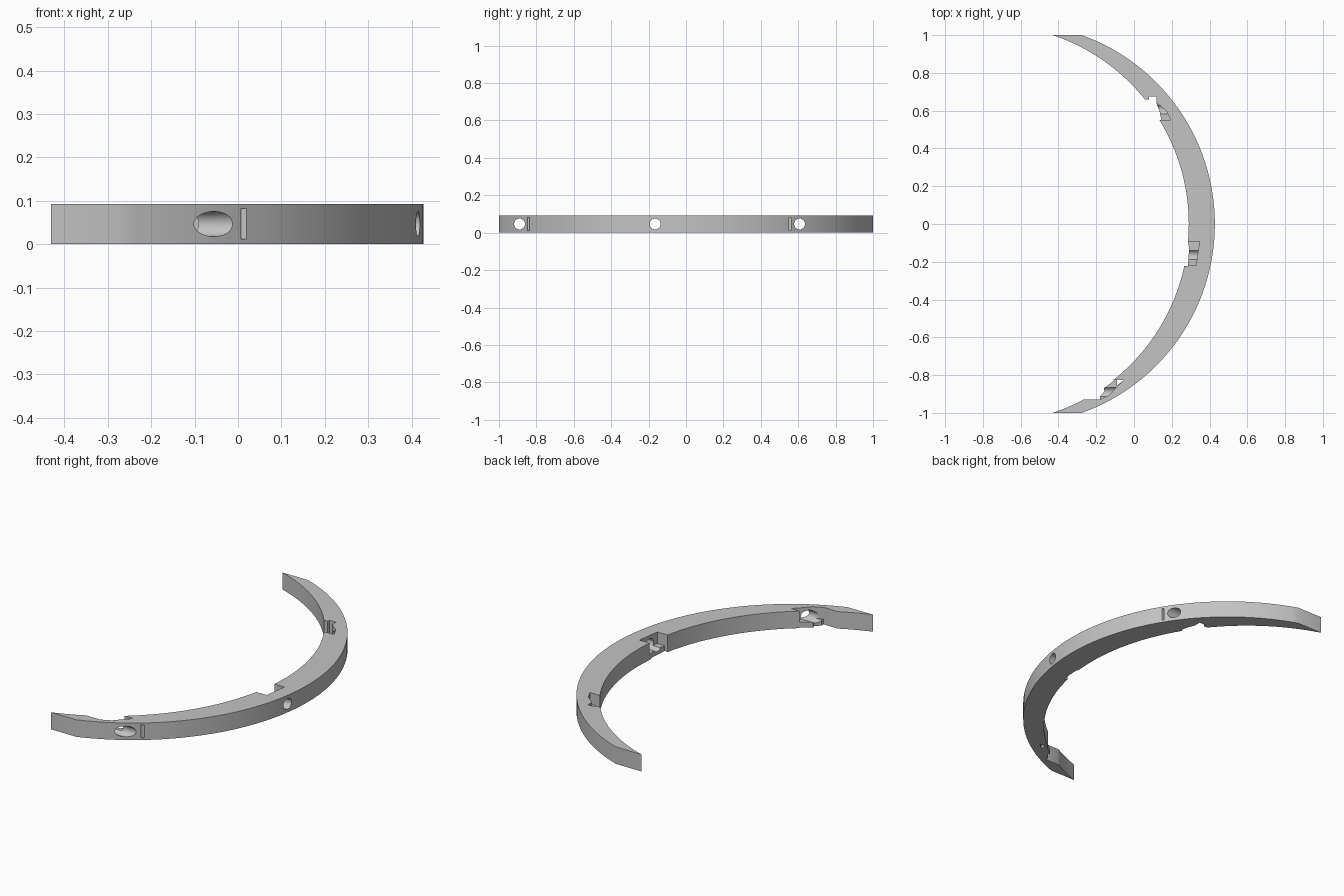
import bpy, bmesh, math

if "Cube" in bpy.data.objects:
    bpy.data.objects.remove(bpy.data.objects["Cube"])

H = 0.093          # band height
MID = H / 2

grey = bpy.data.materials.new("light_grey")
grey.diffuse_color = (0.55, 0.55, 0.55, 1)
grey.use_nodes = True
grey.node_tree.nodes["Principled BSDF"].inputs["Base Color"].default_value = grey.diffuse_color


def arc(cx, r, n=64):
    """Points of an arc running from y=-1 to y=1."""
    a = math.asin(1 / r)
    return [(cx + r * math.cos(t), r * math.sin(t))
            for t in (-a + 2 * a * i / n for i in range(n + 1))]


def prism(name, pts, z0, z1):
    """Vertical extrusion of a plan outline."""
    bm = bmesh.new()
    face = bm.faces.new([bm.verts.new((x, y, z0)) for x, y in pts])
    top = bmesh.ops.extrude_face_region(bm, geom=[face])["geom"]
    for v in top:
        if isinstance(v, bmesh.types.BMVert):
            v.co.z = z1
    bmesh.ops.recalc_face_normals(bm, faces=bm.faces)
    me = bpy.data.meshes.new(name)
    bm.to_mesh(me)
    bm.free()
    me.materials.append(grey)
    ob = bpy.data.objects.new(name, me)
    bpy.context.collection.objects.link(ob)
    return ob


def x_cylinder(name, x0, x1, y, r):
    """Horizontal cylinder along x at mid height."""
    bpy.ops.mesh.primitive_cylinder_add(
        vertices=32, radius=r, depth=x1 - x0,
        location=((x0 + x1) / 2, y, MID), rotation=(0, math.pi / 2, 0))
    ob = bpy.context.object
    ob.name = name
    ob.data.materials.append(grey)
    return ob


# Crescent band
band = prism("curved_band", arc(-0.634, 1.062) + arc(-0.764, 1.054)[::-1], 0, H)

# Pockets on the inner side: full-height part, then a deeper upper part
through = [
    [(-.40, -.93), (-.18, -.93), (-.18, -.912), (-.155, -.885), (-.16, -.87),
     (-.10, -.825), (-.30, -.825)],
    [(.15, -.222), (.285, -.222), (.292, -.13), (.285, -.092), (.15, -.092)],
    [(-.05, .66), (.08, .66), (.08, .675), (.12, .675), (.12, .635),
     (.135, .60), (.145, .55), (-.05, .55)],
]
upper = [
    [(-.40, -.929), (-.18, -.929), (-.13, -.905), (-.09, -.86), (-.055, -.826),
     (-.30, -.826)],
    [(.15, -.221), (.328, -.221), (.347, -.093), (.15, -.093)],
    [(-.05, .659), (.10, .659), (.17, .60), (.195, .551), (-.05, .551)],
]
cutters = []
for i in range(3):
    cutters.append(prism("pocket_cutter", through[i], -0.05, H + 0.05))
    cutters.append(prism("upper_pocket_cutter", upper[i], 0.03, H + 0.05))

# Through gap at the deep corner of the front pocket
cutters.append(prism("corner_cutter", [(-.09, -.855), (-.055, -.827), (-.09, -.827)],
                     -0.05, H + 0.05))

# Round holes passing straight through the band
for y in (-0.89, -0.165, 0.607):
    cutters.append(x_cylinder("hole_cutter", -0.45, 0.5, y, 0.029))

# Thin slots beside the outer holes
for x, y in ((0.013, -0.842), (0.272, 0.556)):
    cutters.append(prism("slot_cutter",
                         [(x - .02, y - .005), (x + .02, y - .005),
                          (x + .02, y + .005), (x - .02, y + .005)], 0.012, 0.082))

bpy.context.view_layer.objects.active = band
for c in cutters:
    m = band.modifiers.new("cut", "BOOLEAN")
    m.operation = "DIFFERENCE"
    m.solver = "EXACT"
    m.object = c
    bpy.ops.object.modifier_apply(modifier=m.name)
for c in cutters:
    bpy.data.objects.remove(c)

# Smooth walls with crisp edges
bpy.ops.object.select_all(action="DESELECT")
band.select_set(True)
bpy.context.view_layer.objects.active = band
bpy.ops.object.shade_smooth_by_angle(angle=math.radians(30))
